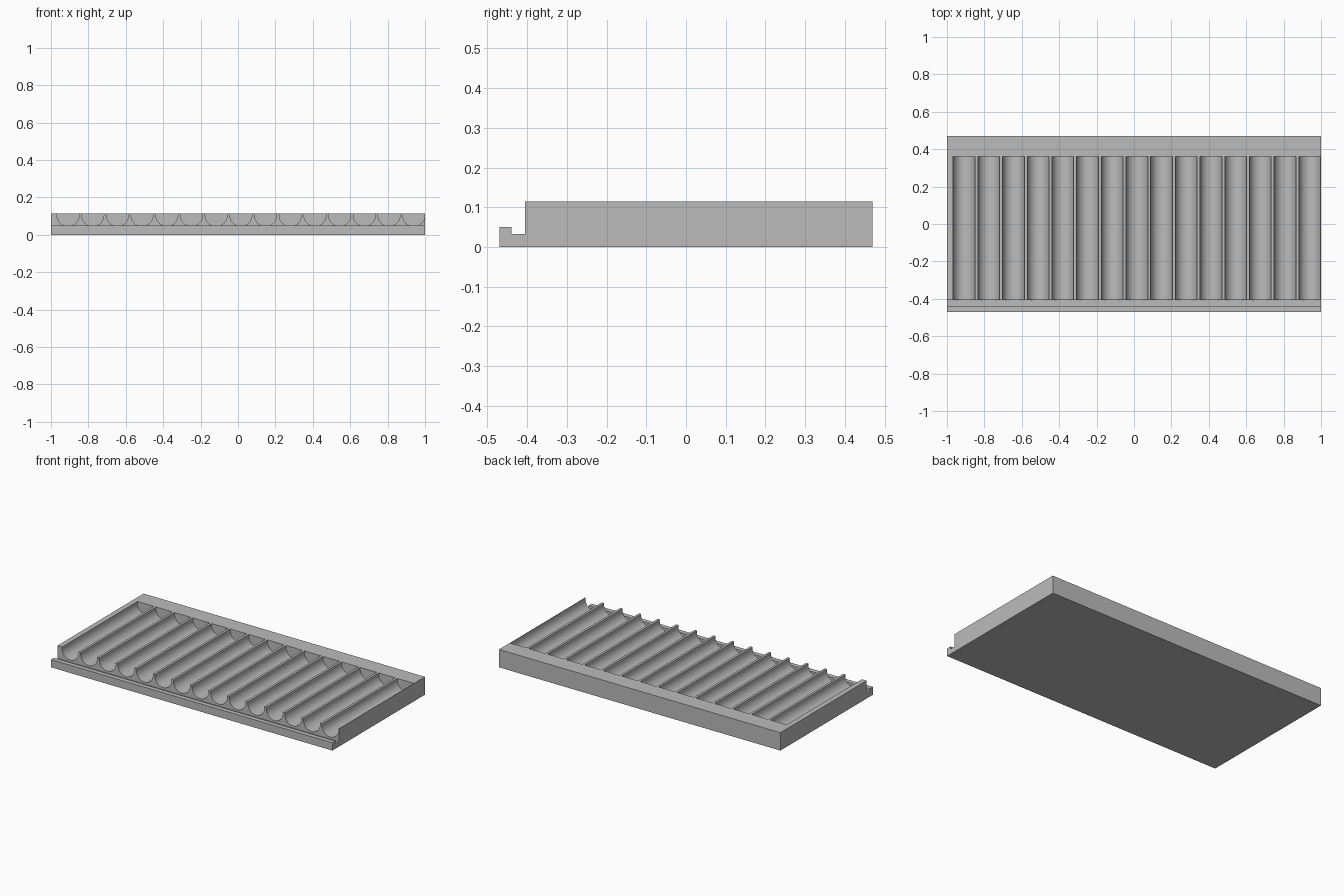
import bpy, bmesh
from math import cos, sin, pi, radians

cube = bpy.data.objects.get("Cube")
if cube:
    bpy.data.objects.remove(cube, do_unlink=True)

# Single grey material
grey = bpy.data.materials.new("plain grey")
grey.use_nodes = True
colour = (0.5, 0.5, 0.5, 1)
grey.diffuse_color = colour
grey.node_tree.nodes["Principled BSDF"].inputs["Base Color"].default_value = colour


def extrude_profile(bm, points, offset):
    """Fill a closed outline and extrude it along the offset."""
    face = bm.faces.new([bm.verts.new(p) for p in points])
    result = bmesh.ops.extrude_face_region(bm, geom=[face])
    moved = [v for v in result["geom"] if isinstance(v, bmesh.types.BMVert)]
    bmesh.ops.translate(bm, verts=moved, vec=offset)


def make_object(name, bm):
    bmesh.ops.recalc_face_normals(bm, faces=bm.faces[:])
    mesh = bpy.data.meshes.new(name)
    bm.to_mesh(mesh)
    bm.free()
    mesh.materials.append(grey)
    obj = bpy.data.objects.new(name, mesh)
    bpy.context.collection.objects.link(obj)
    return obj


# Tray body: side profile with front lip, shelf and raised block
TOP = 0.115
side = [(-0.47, 0), (0.47, 0), (0.47, TOP), (-0.405, TOP),
        (-0.405, 0.033), (-0.44, 0.033), (-0.44, 0.05), (-0.47, 0.05)]
bm = bmesh.new()
extrude_profile(bm, [(-1, y, z) for y, z in side], (2, 0, 0))
tray = make_object("grooved_tray", bm)

# Row of round-bottomed grooves, open at the front and closed at the back
COUNT, FIRST, PITCH = 15, -0.9085, 0.132
RADIUS, CENTRE, STEPS = 0.059, 0.105, 32
bm = bmesh.new()
for i in range(COUNT):
    x = FIRST + i * PITCH
    arc = [(x + RADIUS * cos(pi + pi * k / STEPS), -0.42,
            CENTRE + RADIUS * sin(pi + pi * k / STEPS)) for k in range(STEPS + 1)]
    half_top = (RADIUS ** 2 - (TOP - CENTRE) ** 2) ** 0.5
    rim = [(x + half_top, -0.42, TOP), (x + half_top, -0.42, TOP + 0.05),
           (x - half_top, -0.42, TOP + 0.05), (x - half_top, -0.42, TOP)]
    extrude_profile(bm, arc + rim, (0, 0.78, 0))
cutter = make_object("groove_cutter", bm)
cutter.hide_render = True

cut = tray.modifiers.new("grooves", "BOOLEAN")
cut.operation = "DIFFERENCE"
cut.solver = "EXACT"
cut.object = cutter

# Apply the cut, then smooth the curved walls and keep the edges sharp
bpy.ops.object.select_all(action="DESELECT")
tray.select_set(True)
bpy.context.view_layer.objects.active = tray
bpy.ops.object.modifier_apply(modifier=cut.name)
bpy.data.objects.remove(cutter, do_unlink=True)
bpy.ops.object.shade_smooth_by_angle(angle=radians(30))
